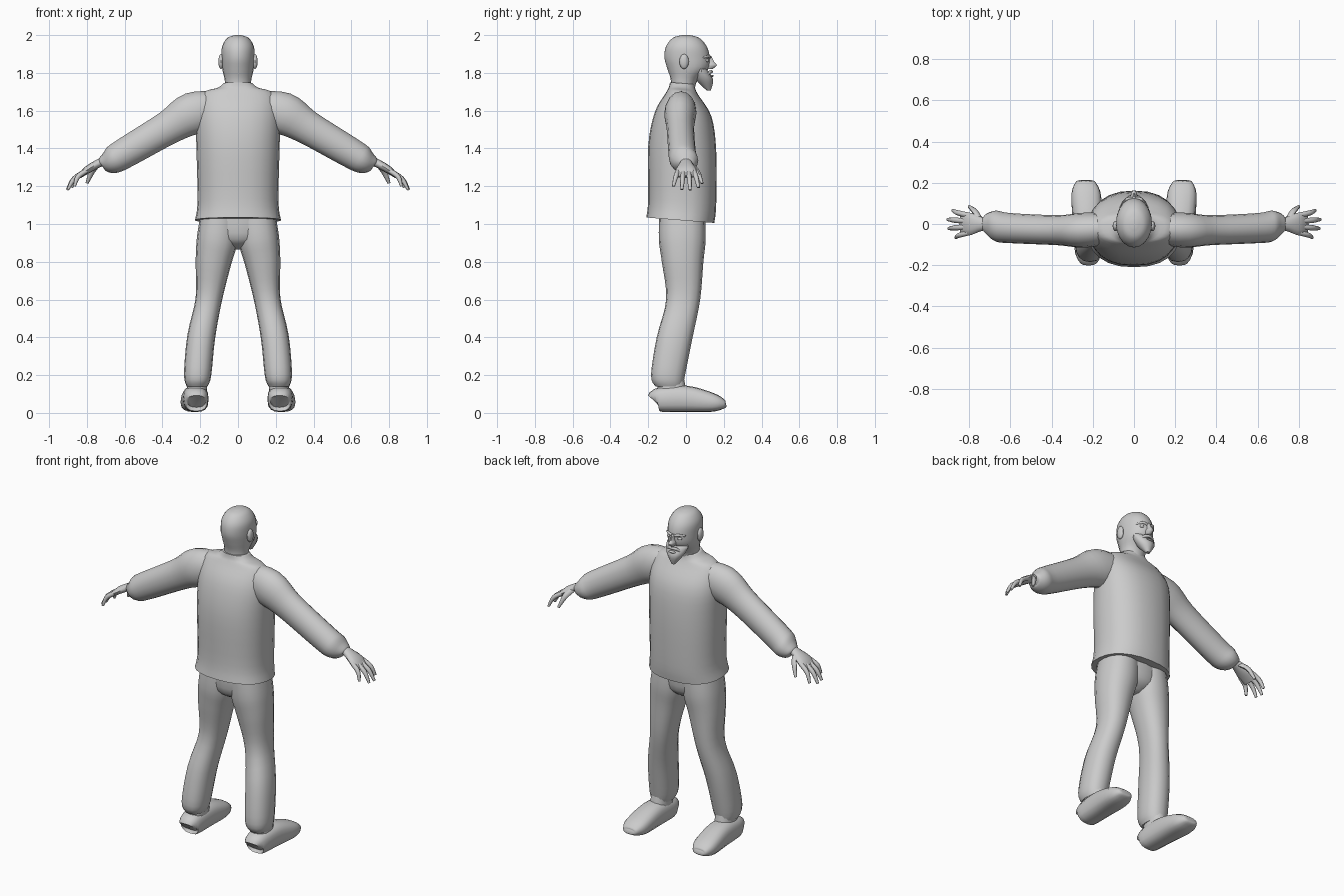
import bpy, bmesh, math
from mathutils import Vector

cube = bpy.data.objects.get("Cube")
if cube:
    bpy.data.objects.remove(cube, do_unlink=True)

colour = (0.6, 0.6, 0.6, 1)
grey = bpy.data.materials.new("plain grey")
grey.use_nodes = True
grey.diffuse_color = colour
grey.node_tree.nodes["Principled BSDF"].inputs["Base Color"].default_value = colour

DEPTH = Vector((0, 1, 0))
WIDTH = Vector((1, 0, 0))


def finish(name, bm):
    """Turn a finished bmesh into a smooth grey object."""
    bmesh.ops.recalc_face_normals(bm, faces=bm.faces)
    for face in bm.faces:
        face.smooth = True
    mesh = bpy.data.meshes.new(name)
    bm.to_mesh(mesh)
    bm.free()
    mesh.set_sharp_from_angle(angle=math.radians(50))
    mesh.materials.append(grey)
    bpy.context.collection.objects.link(bpy.data.objects.new(name, mesh))


def spline(keys, steps):
    """Smooth curve through the keys, all components at once."""
    last = len(keys) - 1
    points = []
    for i in range(last):
        before, start, end, after = (keys[min(max(k, 0), last)] for k in range(i - 1, i + 3))
        for step in range(steps):
            t = step / steps
            bend = (end - before) * t
            bend += (before * 2 - start * 5 + end * 4 - after) * t ** 2
            bend += (start * 3 - before - end * 3 + after) * t ** 3
            points.append(start + bend / 2)
    return points + [keys[last]]


def limb(name, rows, mirror=1, across=DEPTH, sides=16, power=2, steps=4):
    """Skin a path of rows: x, y, z, half thickness, half breadth along 'across'."""
    path = spline([Vector((mirror * x, *rest)) for x, *rest in rows], steps)
    centres = [Vector(p[:3]) for p in path]
    bm = bmesh.new()
    loops = []
    for i, centre in enumerate(centres):
        ahead = centres[min(i + 1, len(centres) - 1)] - centres[max(i - 1, 0)]
        thick = ahead.cross(across).normalized() * path[i][3]
        broad = across * path[i][4]
        loop = []
        for k in range(sides):
            angle = math.tau * k / sides
            c, s = math.cos(angle), math.sin(angle)
            c = math.copysign(abs(c) ** (2 / power), c)
            s = math.copysign(abs(s) ** (2 / power), s)
            loop.append(bm.verts.new(centre + thick * c + broad * s))
        loops.append(loop)
    for low, high in zip(loops, loops[1:]):
        for k in range(sides):
            n = (k + 1) % sides
            bm.faces.new((low[k], low[n], high[n], high[k]))
    bm.faces.new(loops[0])
    bm.faces.new(loops[-1])
    finish(name, bm)


def blob(name, centre, size):
    """Small ellipsoid."""
    bm = bmesh.new()
    bmesh.ops.create_uvsphere(bm, u_segments=12, v_segments=8, radius=1)
    bmesh.ops.scale(bm, vec=size, verts=bm.verts)
    bmesh.ops.translate(bm, vec=centre, verts=bm.verts)
    finish(name, bm)


# Sweater body, its hem a little higher at the back
limb("sweater_body", [
    (0, -.03, 1.02, .228, .18),
    (0, -.02, 1.12, .214, .18),
    (0, -.02, 1.4, .22, .18),
    (0, -.015, 1.58, .222, .15),
    (0, -.02, 1.69, .19, .085),
    (0, -.02, 1.72, .11, .07),
    (0, -.02, 1.745, .076, .065),
], across=Vector((0, 1, -.08)), sides=24, power=2.3)

# Neck and skull in one piece
limb("head", [
    (0, -.02, 1.68, .066, .06),
    (0, -.01, 1.76, .07, .07),
    (0, .01, 1.82, .083, .108),
    (0, .006, 1.88, .087, .12),
    (0, .002, 1.94, .084, .108),
    (0, 0, 1.985, .056, .07),
    (0, 0, 2, .015, .02),
], sides=20)

# Pointed beard, nose and lip
limb("beard", [
    (0, .12, 1.708, .012, .012),
    (0, .1, 1.76, .05, .044),
    (0, .085, 1.8, .069, .04),
    (0, .08, 1.82, .07, .03),
], sides=12)
limb("nose", [
    (0, .12, 1.82, .014, .02),
    (0, .125, 1.84, .018, .04),
    (0, .12, 1.86, .011, .03),
    (0, .12, 1.89, .01, .014),
], sides=10)
blob("lower_lip", (0, .135, 1.784), (.022, .012, .006))

# Trouser seat joining the legs
limb("trouser_seat", [
    (0, -.01, .865, .03, .04),
    (0, -.02, .92, .15, .11),
    (0, -.02, 1.06, .19, .12),
], power=2.3)

for side, s in (("left", 1), ("right", -1)):
    # Ear, eye, brow and moustache
    blob(side + "_ear", (s * .09, -.01, 1.86), (.014, .025, .04))
    blob(side + "_eye", (s * .034, .11, 1.866), (.015, .012, .009))
    limb(side + "_brow", [
        (.01, .125, 1.882, .007, .007),
        (.036, .12, 1.888, .008, .008),
        (.062, .095, 1.882, .005, .005),
    ], s, sides=8)
    limb(side + "_moustache", [
        (0, .135, 1.806, .008, .008),
        (.025, .126, 1.803, .009, .009),
        (.045, .11, 1.785, .006, .006),
    ], s, sides=8)

    # Sleeve gathered at the cuff
    limb(side + "_sleeve", [
        (.1, -.02, 1.61, .09, .07),
        (.24, -.03, 1.585, .112, .085),
        (.37, -.03, 1.51, .09, .073),
        (.6, -.02, 1.375, .08, .073),
        (.67, -.01, 1.335, .07, .075),
        (.715, 0, 1.32, .04, .05),
        (.725, 0, 1.315, .025, .035),
    ], s)

    # Palm
    limb(side + "_palm", [
        (.69, 0, 1.34, .022, .028),
        (.74, 0, 1.32, .022, .034),
        (.8, 0, 1.285, .02, .056),
        (.84, 0, 1.25, .01, .05),
    ], s, sides=12)

    # Four fingers fanned around the middle of the hand, then the thumb
    fingers = ("index", "middle", "ring", "little")
    for name, spread, reach in zip(fingers, (1.5, .5, -.5, -1.5), (.88, .905, .9, .865)):
        drop = 1.18 + (.905 - reach) / 2
        limb(f"{side}_{name}_finger", [
            (.8, spread * .028, 1.283, .013, .013),
            (reach / 2 + .415, spread * .036, drop / 2 + .65, .013, .013),
            (reach, spread * .044, drop, .007, .008),
        ], s, sides=8)
    limb(side + "_thumb", [
        (.745, .02, 1.315, .016, .016),
        (.772, .06, 1.28, .016, .014),
        (.8, .085, 1.215, .008, .008),
    ], s, sides=8)

    # Trouser leg, loose over the calf and gathered at the ankle
    limb(side + "_trouser_leg", [
        (.095, -.02, 1.06, .1, .12),
        (.11, -.02, .92, .108, .124),
        (.13, -.018, .8, .095, .11),
        (.155, -.015, .6, .07, .09),
        (.195, -.06, .4, .074, .095),
        (.214, -.095, .2, .072, .09),
        (.216, -.09, .14, .055, .072),
    ], s, power=2.3)

    # Ankle stem and shoe
    limb(side + "_ankle", [
        (.22, -.07, .05, .056, .085),
        (.215, -.08, .19, .05, .068),
    ], s, power=2.3)
    limb(side + "_shoe", [
        (.22, -.165, .06, .045, .045),
        (.222, -.14, .07, .064, .064),
        (.226, 0, .074, .07, .07),
        (.232, .14, .055, .05, .072),
        (.235, .2, .046, .025, .05),
        (.235, .212, .046, .01, .03),
    ], s, across=WIDTH, power=2.6)
